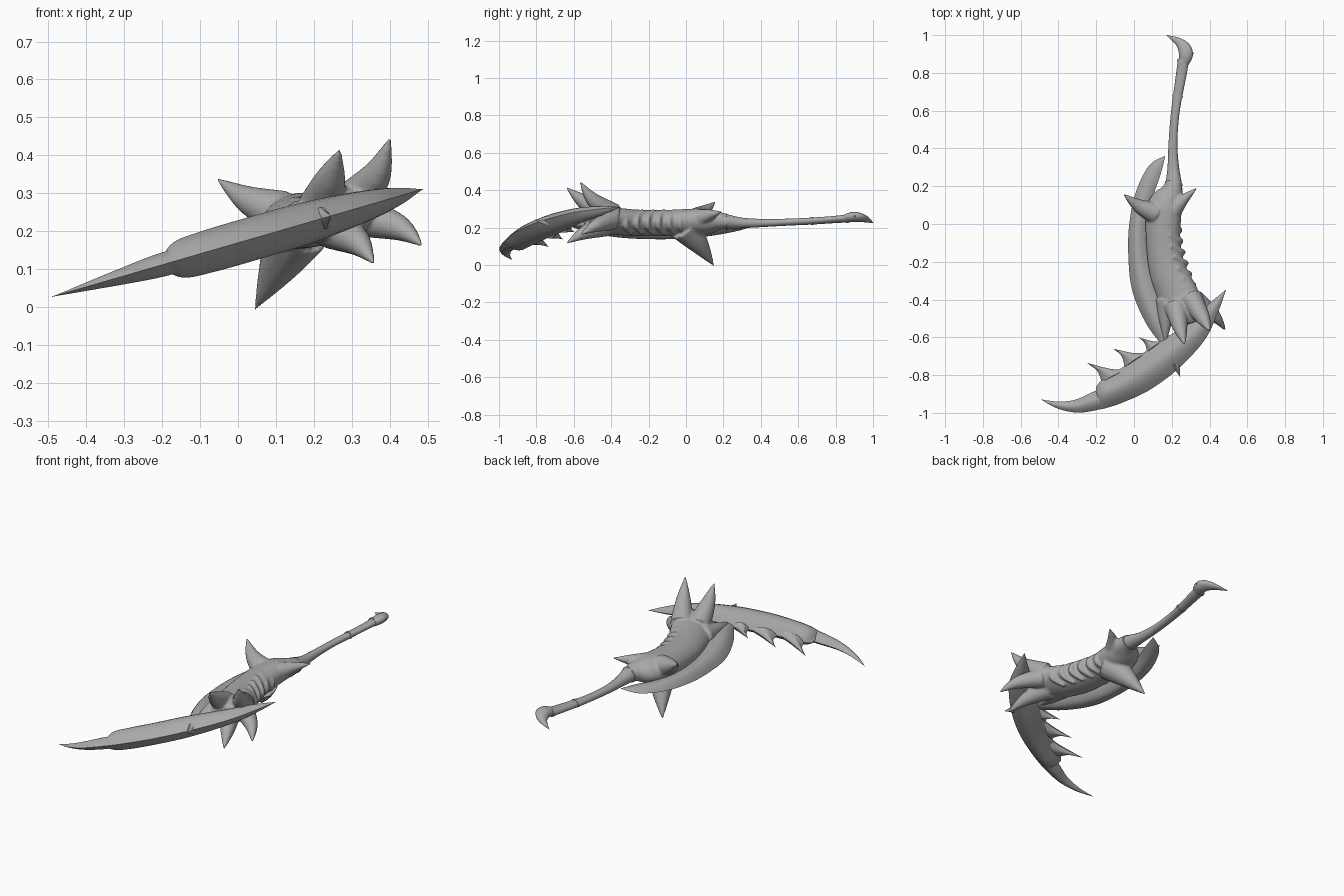
import bpy, bmesh, math
from mathutils import Vector

SLOPE = 0.29                        # the whole weapon leans along x
ACROSS = Vector((1, 0, SLOPE)).normalized()
NORMAL = Vector((-SLOPE, 0, 1)).normalized()

mat = bpy.data.materials.new("grey bone")
mat.diffuse_color = (0.4, 0.4, 0.4, 1)


def plane(x, y):
    return Vector((x, y, 0.17 + SLOPE * x))


def spline(rows, steps):
    """Catmull-Rom through rows of numbers."""
    out = []
    for i in range(len(rows) - 1):
        a, b, c, d = (rows[max(0, min(len(rows) - 1, i + k))] for k in (-1, 0, 1, 2))
        for s in range(steps):
            t = s / steps
            out.append([q + 0.5 * t * (r - p + t * (2*p - 5*q + 4*r - e + t * (3*(q - r) + e - p)))
                        for p, q, r, e in zip(a, b, c, d)])
    return out + [list(rows[-1])]


def loft(bm, rings):
    vs = [[bm.verts.new(p) for p in ring] for ring in rings]
    n = len(vs[0])
    for a, b in zip(vs, vs[1:]):
        for i in range(n):
            bm.faces.new((a[i], a[(i + 1) % n], b[(i + 1) % n], b[i]))
    bm.faces.new(vs[0][::-1])
    bm.faces.new(vs[-1])


def finish(name, bm, angle=40):
    bmesh.ops.recalc_face_normals(bm, faces=bm.faces)
    me = bpy.data.meshes.new(name)
    bm.to_mesh(me)
    bm.free()
    me.materials.append(mat)
    ob = bpy.data.objects.new(name, me)
    bpy.context.collection.objects.link(ob)
    bpy.ops.object.select_all(action='DESELECT')
    ob.select_set(True)
    bpy.context.view_layer.objects.active = ob
    bpy.ops.object.shade_smooth_by_angle(angle=math.radians(angle))
    return ob


def blade(name, rows, steps=6):
    """rows: outer x, y, inner x, y, half thickness; lens cross-section."""
    bm = bmesh.new()
    rings = []
    for ox, oy, ix, iy, h in spline(rows, steps):
        o, i = plane(ox, oy), plane(ix, iy)
        h = max(h, 0.0008)
        top = [(k / 8, h * (1 - abs(k / 4 - 1) ** 1.8)) for k in range(9)]
        prof = top + [(u, -v) for u, v in top[-2:0:-1]]
        rings.append([o.lerp(i, u) + NORMAL * v for u, v in prof])
    loft(bm, rings)
    return finish(name, bm, 35)


def tube(bm, rows, steps=5, sides=16, up=NORMAL):
    """rows: x, y, z, half width, half height along a path."""
    data = spline(rows, steps)
    rings = []
    for k, (x, y, z, w, h) in enumerate(data):
        a, b = data[max(0, k - 1)], data[min(len(data) - 1, k + 1)]
        tan = (Vector(b[:3]) - Vector(a[:3])).normalized()
        side = tan.cross(up).normalized()
        top = side.cross(tan)
        w, h = max(w, 0.001), max(h, 0.001)
        rings.append([Vector((x, y, z)) + side * w * math.cos(t) + top * h * math.sin(t)
                      for t in (math.tau * i / sides for i in range(sides))])
    loft(bm, rings)


def spike(bm, base, tip, r, bend=(0, 0, 0), up=NORMAL):
    b, t = Vector(base), Vector(tip)
    m = b.lerp(t, 0.5) + Vector(bend)
    tube(bm, [(*b, r, r), (*m, r * 0.62, r * 0.62), (*t, 0.001, 0.001)], up=up)


# main sickle blade and its thinner tip
blade("main_blade", [
    (0.487, -0.35, 0.484, -0.35, 0),
    (0.44, -0.48, 0.40, -0.42, 0.024),
    (0.37, -0.62, 0.28, -0.53, 0.042),
    (0.23, -0.77, 0.13, -0.625, 0.055),
    (0.08, -0.88, 0.01, -0.71, 0.057),
    (-0.06, -0.945, -0.10, -0.785, 0.056),
    (-0.15, -0.975, -0.165, -0.82, 0.048),
    (-0.20, -0.985, -0.20, -0.86, 0.012)])
blade("blade_tip", [
    (-0.15, -0.97, -0.15, -0.86, 0.032),
    (-0.22, -0.99, -0.22, -0.89, 0.030),
    (-0.31, -0.998, -0.31, -0.93, 0.021),
    (-0.41, -0.975, -0.40, -0.94, 0.010),
    (-0.49, -0.93, -0.489, -0.929, 0)])

# hooked teeth along the blade: base left, base right, tip
teeth = [((-0.17, -0.84), (-0.04, -0.77), (-0.25, -0.735)),
         ((-0.05, -0.76), (0.07, -0.68), (-0.11, -0.66)),
         ((0.07, -0.68), (0.15, -0.62), (0.025, -0.60)),
         ((0.20, -0.75), (0.25, -0.73), (0.245, -0.81)),
         ((0.32, -0.60), (0.36, -0.58), (0.35, -0.635))]
for n, (a, b, t) in enumerate(teeth):
    a, b, t = Vector(a), Vector(b), Vector(t)
    drop = (t - (a + b) / 2) * 0.45
    la, lb = a.lerp(t, 0.5), b.lerp(t, 0.45) + (a - t) * 0.12
    if n < 3:
        la += (b - a) * 0.12
    blade("blade_tooth_%d" % n, [(*a, *b, 0.03), (*la, *lb, 0.017), (*t, *t, 0)], 4)

# long guard blade beside the body
blade("guard_blade", [
    (0.163, 0.36, 0.165, 0.358, 0),
    (0.08, 0.31, 0.14, 0.26, 0.014),
    (0.01, 0.17, 0.10, 0.14, 0.026),
    (-0.025, 0.0, 0.075, 0.0, 0.036),
    (-0.03, -0.17, 0.08, -0.17, 0.04),
    (-0.01, -0.35, 0.12, -0.33, 0.04),
    (0.06, -0.52, 0.165, -0.48, 0.032),
    (0.15, -0.645, 0.185, -0.60, 0.006)])

# body with horns fused together
bm = bmesh.new()
tube(bm, [
    (0.21, 0.23, 0.235, 0.04, 0.035),
    (0.20, 0.17, 0.235, 0.06, 0.05),
    (0.16, 0.08, 0.23, 0.095, 0.07),
    (0.155, -0.10, 0.225, 0.092, 0.068),
    (0.18, -0.25, 0.225, 0.10, 0.068),
    (0.235, -0.38, 0.235, 0.11, 0.068),
    (0.275, -0.48, 0.25, 0.11, 0.065),
    (0.29, -0.53, 0.255, 0.07, 0.04)], sides=24)
# front claws
spike(bm, (0.22, -0.43, 0.265), (0.27, -0.645, 0.42), 0.062, (0, -0.015, 0))
spike(bm, (0.30, -0.39, 0.27), (0.402, -0.57, 0.452), 0.062, (0.015, -0.02, -0.01))
spike(bm, (0.25, -0.43, 0.21), (0.36, -0.645, 0.112), 0.058, (0.01, -0.01, 0.01))
spike(bm, (0.32, -0.40, 0.24), (0.49, -0.57, 0.158), 0.055, (0.02, 0, 0.01))
spike(bm, (0.17, -0.40, 0.23), (0.165, -0.64, 0.22), 0.055)
# rear horns
spike(bm, (0.11, 0.06, 0.25), (-0.06, 0.162, 0.342), 0.06, (0.0, -0.015, -0.012))
spike(bm, (0.19, 0.05, 0.245), (0.338, 0.195, 0.285), 0.055, (-0.015, -0.005, 0))
spike(bm, (0.16, -0.01, 0.205), (0.043, 0.152, -0.008), 0.085, (0.005, 0, 0.01), ACROSS)
# ribs down the right flank
for k in range(6):
    y = -0.03 - 0.058 * k
    x = 0.238 + 0.075 * (k / 5) ** 1.6
    tube(bm, [(x - 0.06, y + 0.03, 0.165, 0.008, 0.008),
              (x - 0.005, y, 0.205, 0.016, 0.016),
              (x - 0.005, y, 0.25, 0.016, 0.016),
              (x - 0.06, y + 0.03, 0.295, 0.008, 0.008)], steps=4, sides=10, up=Vector((0, 1, 0)))
body = finish("horned_body", bm, 60)
rm = body.modifiers.new("fuse", 'REMESH')
rm.mode = 'VOXEL'
rm.voxel_size = 0.0065
rm.use_smooth_shade = True
sm = body.modifiers.new("soften", 'SMOOTH')
sm.factor = 0.5
sm.iterations = 4

# handle with collars
bm = bmesh.new()
tube(bm, [
    (0.21, 0.15, 0.235, 0.05, 0.045),
    (0.21, 0.22, 0.232, 0.043, 0.038),
    (0.208, 0.30, 0.225, 0.031, 0.028),
    (0.206, 0.42, 0.225, 0.024, 0.021),
    (0.215, 0.56, 0.23, 0.023, 0.018),
    (0.23, 0.67, 0.235, 0.025, 0.018),
    (0.25, 0.79, 0.243, 0.029, 0.018),
    (0.262, 0.87, 0.25, 0.031, 0.021)], steps=4)
finish("handle", bm)
for n, (x, y, z, w, h) in enumerate([(0.21, 0.215, 0.232, 0.048, 0.042),
                                     (0.231, 0.675, 0.236, 0.028, 0.021),
                                     (0.261, 0.862, 0.25, 0.034, 0.024)]):
    bm = bmesh.new()
    tube(bm, [(x - 0.001, y - 0.006, z, w, h), (x + 0.001, y + 0.006, z, w, h)], steps=1)
    finish("handle_collar_%d" % n, bm)

# hooked pommel
bm = bmesh.new()
tube(bm, [
    (0.262, 0.855, 0.25, 0.030, 0.022),
    (0.275, 0.895, 0.257, 0.038, 0.026),
    (0.266, 0.93, 0.254, 0.036, 0.022),
    (0.235, 0.965, 0.242, 0.022, 0.014),
    (0.172, 1.0, 0.225, 0.001, 0.001)])
spike(bm, (0.275, 0.89, 0.257), (0.318, 0.905, 0.262), 0.022)
finish("pommel_hook", bm)
